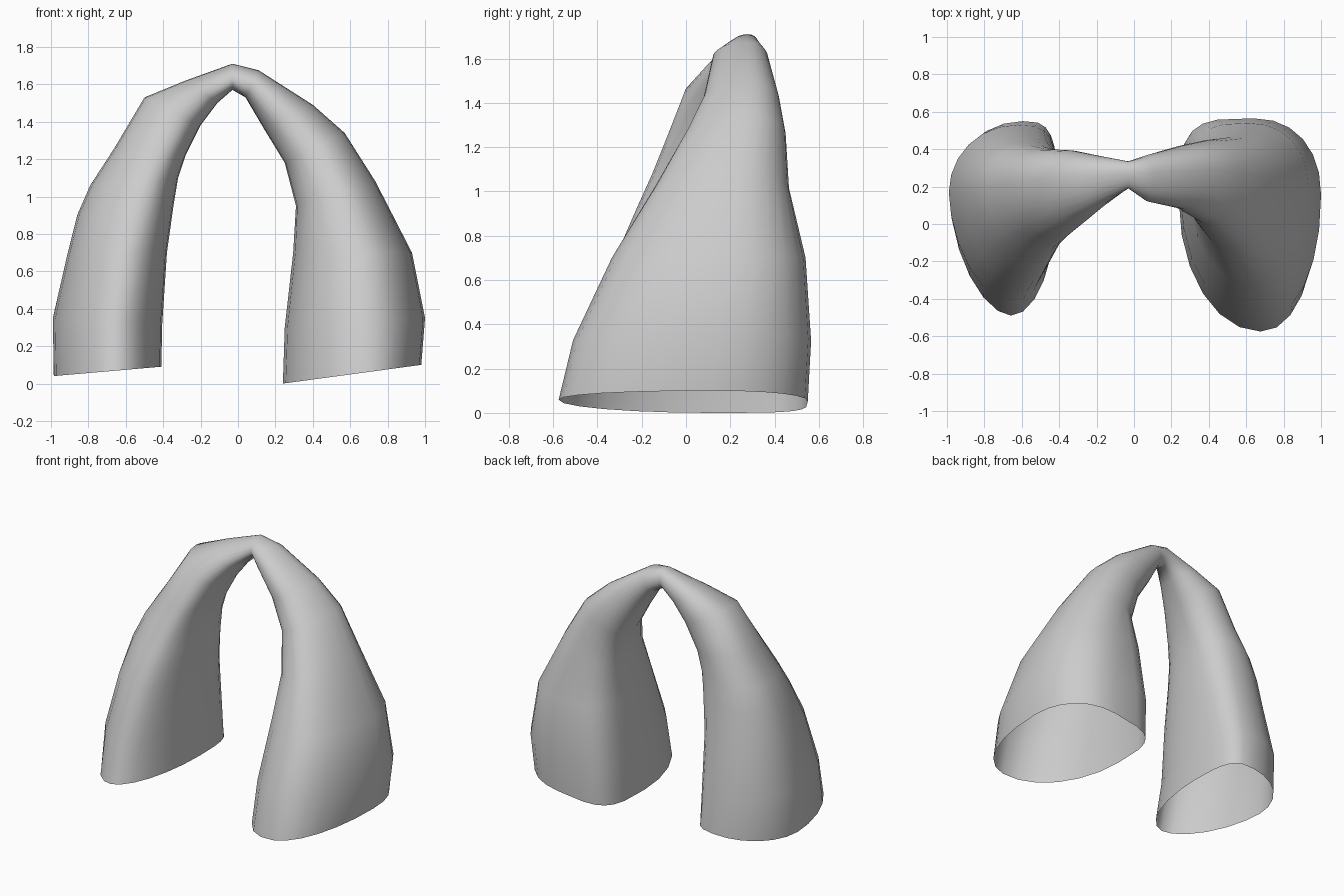
import bpy, bmesh, math

# Cross-sections from left foot over the crown to right foot:
# outer x, z | inner x, z | front y, back y | front and back bulge position (0 outer .. 1 inner)
SECTIONS = [
    (-.985, .04, -.41, .09, -.49, .55, .57, .68),
    (-.99, .35, -.405, .32, -.42, .53, .57, .62),
    (-.91, .70, -.38, .70, -.32, .47, .58, .58),
    (-.86, .90, -.345, .95, -.22, .44, .6, .54),
    (-.79, 1.06, -.32, 1.10, -.15, .42, .62, .5),
    (-.66, 1.26, -.28, 1.22, -.09, .40, .62, .5),
    (-.50, 1.53, -.20, 1.38, -.01, .395, .6, .5),
    (-.28, 1.62, -.11, 1.50, .09, .365, .55, .5),
    (-.03, 1.71, -.03, 1.57, .19, .335, .5, .5),
    (.11, 1.675, .04, 1.53, .12, .37, .5, .5),
    (.40, 1.49, .14, 1.36, .08, .42, .5, .5),
    (.57, 1.34, .25, 1.18, .0, .45, .48, .5),
    (.735, 1.08, .31, .95, -.14, .465, .45, .5),
    (.93, .70, .295, .70, -.335, .54, .43, .5),
    (1.0, .35, .25, .30, -.51, .565, .43, .48),
    (.98, .10, .24, .0, -.575, .55, .41, .48),
]
SIDES = 24
# Roundness of outer-front, front-inner, inner-back and back-outer quarters
LEFT_FOOT = (1.75, 2.0, 3.3, 2.0)
RIGHT_FOOT = (2.15, 2.0, 4.0, 2.2)
CROWN = (2.0, 2.3, 2.1, 2.1)


def ring(xo, zo, xi, zi, yf, yb, tf, tb):
    """Closed loop of points: outer -> front -> inner -> back."""
    ym = yf + .62 * (yb - yf)
    foot = LEFT_FOOT if xo < 0 else RIGHT_FOOT
    blend = max(0, min(1, (1.2 - zo) / .9))
    pts = []
    for k in range(SIDES):
        q = k * 4 // SIDES
        a = 2 * math.pi * k / SIDES
        p = 2 / (CROWN[q] + (foot[q] - CROWN[q]) * blend)
        c = abs(math.cos(a)) ** p
        s = abs(math.sin(a)) ** p
        peak = tf if q < 2 else tb
        t = peak * (1 - c) if q in (0, 3) else peak + (1 - peak) * c
        y = ym + ((yf if q < 2 else yb) - ym) * s
        pts.append((xo + (xi - xo) * t, y, zo + (zi - zo) * t))
    return pts


# Rock arch: open-ended loft through the sections
bm = bmesh.new()
rings = [[bm.verts.new(p) for p in ring(*s)] for s in SECTIONS]
for a, b in zip(rings, rings[1:]):
    for i in range(SIDES):
        j = (i + 1) % SIDES
        bm.faces.new((a[i], a[j], b[j], b[i]))
bmesh.ops.recalc_face_normals(bm, faces=bm.faces)
for f in bm.faces:
    f.smooth = True
mesh = bpy.data.meshes.new("rock_arch")
bm.to_mesh(mesh)
bm.free()
arch = bpy.data.objects.new("rock_arch", mesh)
bpy.context.collection.objects.link(arch)
